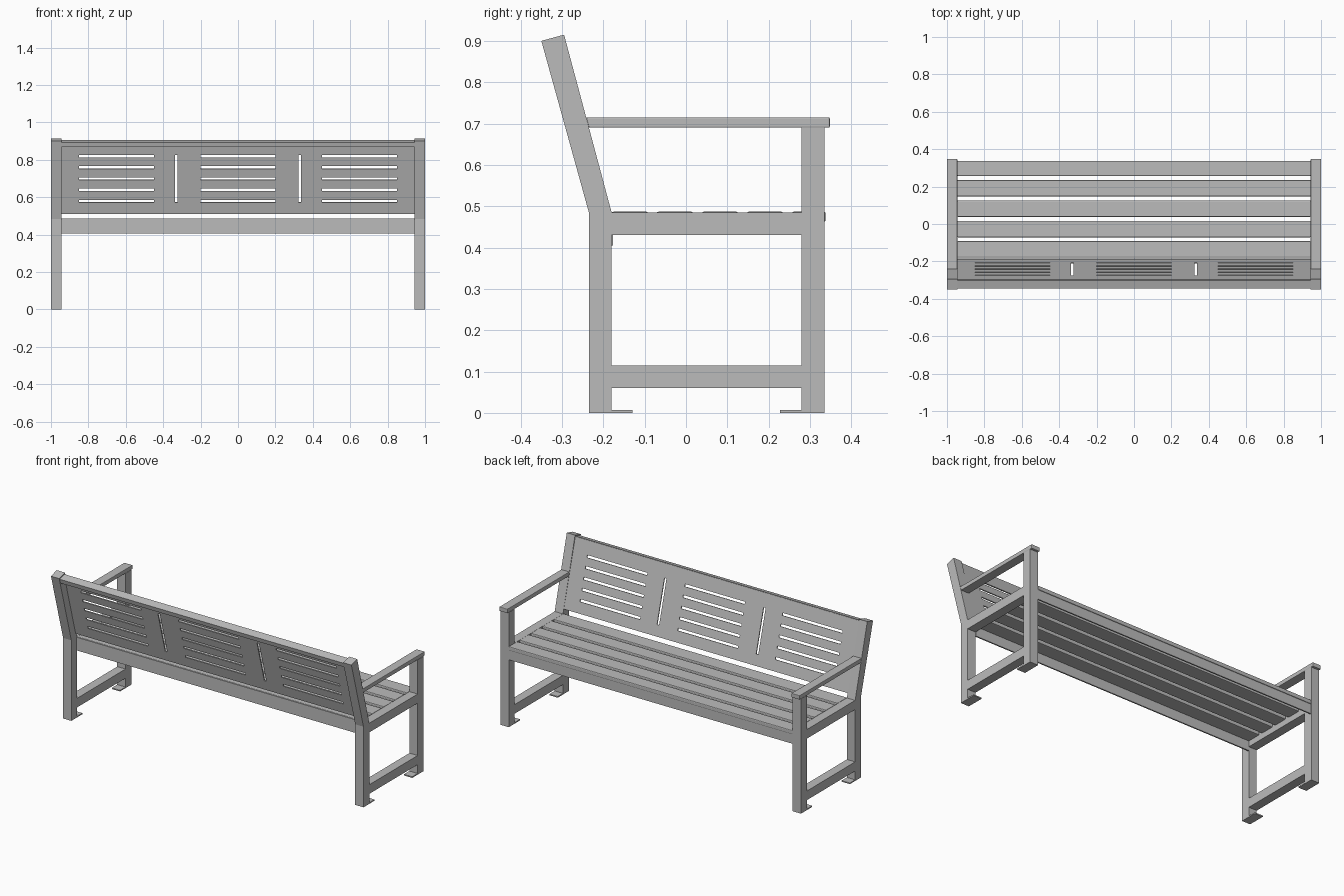
import bpy, bmesh
from mathutils import Vector

cube = bpy.data.objects.get("Cube")
if cube:
    bpy.data.objects.remove(cube)

grey = bpy.data.materials.new("grey_metal")
grey.use_nodes = True
grey.diffuse_color = (0.5, 0.5, 0.5, 1)
grey.node_tree.nodes["Principled BSDF"].inputs["Base Color"].default_value = (0.5, 0.5, 0.5, 1)

IN, OUT = 0.945, 1.0        # inner and outer faces of the end frames
LEAN = 0.115 / 0.415        # backward shift of the backrest per unit of height
BEND = 0.485                # height where the rear posts bend


def finish(name, bm, bevel=0):
    bmesh.ops.recalc_face_normals(bm, faces=bm.faces)
    mesh = bpy.data.meshes.new(name)
    bm.to_mesh(mesh)
    bm.free()
    mesh.materials.append(grey)
    ob = bpy.data.objects.new(name, mesh)
    bpy.context.scene.collection.objects.link(ob)
    if bevel:
        mod = ob.modifiers.new("bevel", 'BEVEL')
        mod.width = bevel
        mod.segments = 2
    return ob


def prism(name, x0, x1, profile, bevel=0):
    """Extrude a (y, z) outline from x0 to x1."""
    bm = bmesh.new()
    face = bm.faces.new([bm.verts.new((x0, y, z)) for y, z in profile])
    ext = bmesh.ops.extrude_face_region(bm, geom=[face])
    moved = [v for v in ext["geom"] if isinstance(v, bmesh.types.BMVert)]
    bmesh.ops.translate(bm, verts=moved, vec=Vector((x1 - x0, 0, 0)))
    return finish(name, bm, bevel)


def box(name, x0, x1, y0, y1, z0, z1, bevel=0):
    return prism(name, x0, x1, [(y0, z0), (y1, z0), (y1, z1), (y0, z1)], bevel)


# End frames
for side, s in (("left", 1), ("right", -1)):
    a, b = sorted((s * IN, s * OUT))
    prism(side + "_rear_post", a, b, [(-0.235, 0), (-0.18, 0), (-0.18, BEND),
                                      (-0.295, 0.915), (-0.35, 0.90), (-0.235, BEND)])
    box(side + "_front_leg", a, b, 0.28, 0.335, 0, 0.69)
    prism(side + "_armrest", a, b, [(-0.235, 0.69), (0.348, 0.69),
                                    (0.348, 0.715), (-0.242, 0.715)], 0.003)
    box(side + "_seat_rail", a, b, -0.18, 0.28, 0.43, BEND)
    box(side + "_lower_rail", a, b, -0.18, 0.28, 0.06, 0.115)
    box(side + "_rear_foot", a, b, -0.18, -0.13, 0, 0.007)
    box(side + "_front_foot", a, b, 0.228, 0.28, 0, 0.007)

# Seat slats and aprons
for i in range(5):
    y = -0.18 + i * 0.109
    box(f"seat_slat_{i + 1}", -IN, IN, y, min(y + 0.088, 0.338), 0.462, 0.487, 0.005)
box("rear_apron", -IN, IN, -0.185, -0.177, 0.405, 0.484)
box("front_apron", -IN, IN, 0.326, 0.334, 0.405, 0.484)


def lean_y(z, depth=0):
    return -0.184 - depth - (z - BEND) * LEAN


# Backrest sheet with slots left open
H = 0.007
rows = [0.58 + 0.06 * i for i in range(5)]
slots = [(c - 0.2, c + 0.2, z - H, z + H) for c in (-0.65, 0, 0.65) for z in rows]
slots += [(c - H, c + H, rows[0] - H, rows[-1] + H) for c in (-0.33, 0.33)]
xs = sorted({round(v, 4) for s in slots for v in s[:2]} | {-IN, IN})
zs = sorted({round(v, 4) for s in slots for v in s[2:]} | {0.51, 0.905})
bm = bmesh.new()
grid = [[bm.verts.new((x, lean_y(z), z)) for x in xs] for z in zs]
for j in range(len(zs) - 1):
    for i in range(len(xs) - 1):
        cx, cz = (xs[i] + xs[i + 1]) / 2, (zs[j] + zs[j + 1]) / 2
        if not any(p < cx < q and r < cz < t for p, q, r, t in slots):
            bm.faces.new((grid[j][i], grid[j][i + 1], grid[j + 1][i + 1], grid[j + 1][i]))
panel = finish("backrest_panel", bm)
solid = panel.modifiers.new("thickness", 'SOLIDIFY')
solid.thickness = 0.006
solid.offset = 0

# Folded top edge of the backrest
prism("backrest_top_flange", -IN, IN, [(lean_y(0.907), 0.907), (-0.345, 0.894),
                                       (-0.343, 0.887), (lean_y(0.9), 0.9)])
prism("backrest_top_lip", -IN, IN, [(-0.345, 0.894), (-0.338, 0.896),
                                    (-0.331, 0.87), (-0.338, 0.868)])
